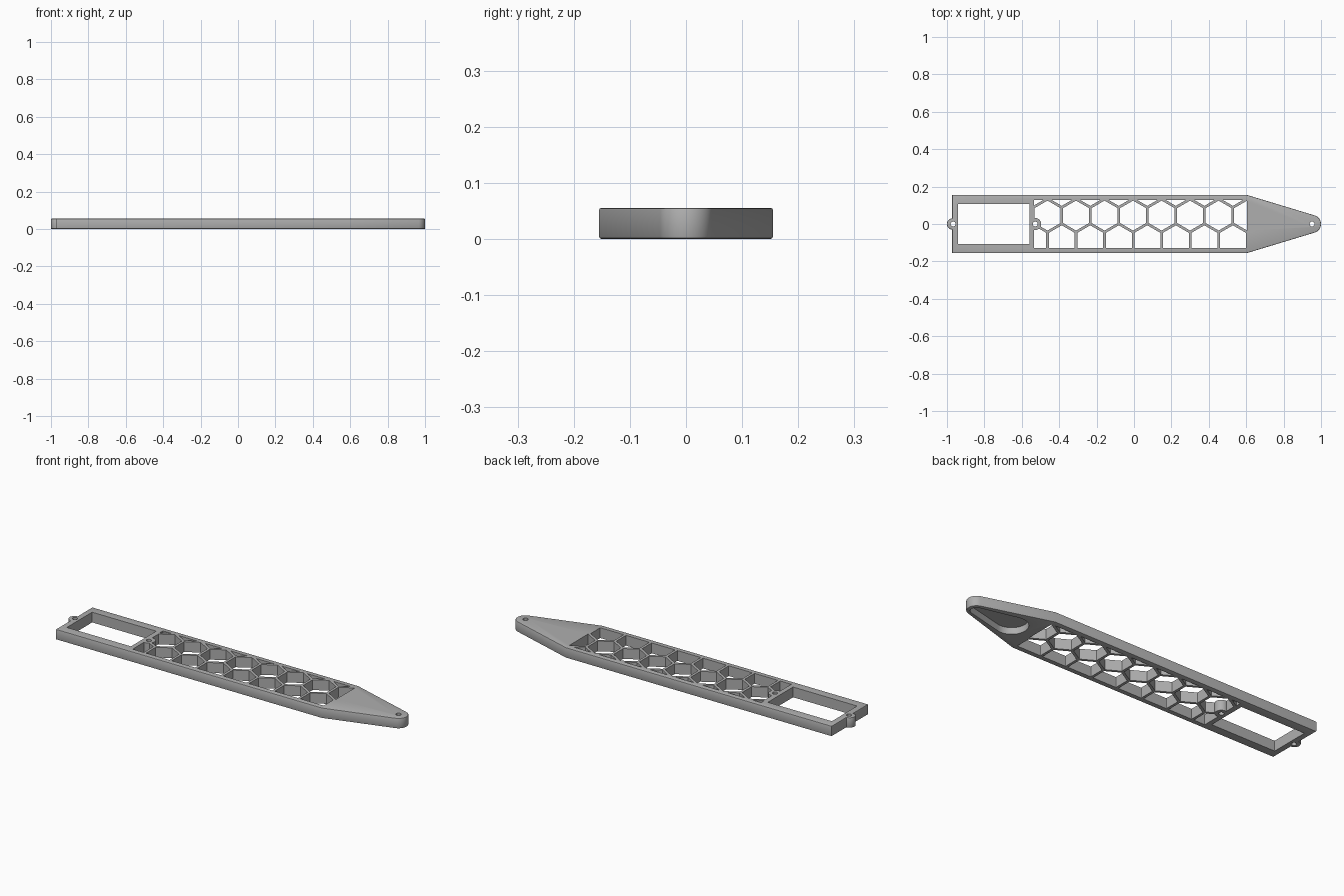
import bpy, bmesh, math
from mathutils import Vector

cube = bpy.data.objects.get("Cube")
if cube:
    bpy.data.objects.remove(cube, do_unlink=True)

HEIGHT = 0.055
HALF = 0.155
SHOULDER = 0.605
LEFT = -0.972

grey = bpy.data.materials.new("plain grey")
grey.use_nodes = True
colour = (0.43, 0.43, 0.43, 1)
grey.diffuse_color = colour
grey.node_tree.nodes["Principled BSDF"].inputs["Base Color"].default_value = colour


def arc(cx, radius, start, end, steps=20):
    """Points on a circle centred on the long axis, angles in degrees."""
    angles = [math.radians(start + (end - start) * i / steps) for i in range(steps + 1)]
    return [(cx + radius * math.cos(a), radius * math.sin(a)) for a in angles]


def rect(x0, x1, half):
    return [(x0, -half), (x1, -half), (x1, half), (x0, half)]


def prism(name, outlines, z0, z1, clip=None, rounding=0):
    """Extrude flat outlines, optionally clipped to a box (x0, x1, half width)."""
    bm = bmesh.new()
    for outline in outlines:
        bm.faces.new([bm.verts.new((x, y, z0)) for x, y in outline])
    if clip:
        x0, x1, half = clip
        for co, no in (((x0, 0, 0), (-1, 0, 0)), ((x1, 0, 0), (1, 0, 0)),
                       ((0, half, 0), (0, 1, 0)), ((0, -half, 0), (0, -1, 0))):
            geom = bm.verts[:] + bm.edges[:] + bm.faces[:]
            bmesh.ops.bisect_plane(bm, geom=geom, plane_co=co, plane_no=no, clear_outer=True)
    base = bm.faces[:]
    made = bmesh.ops.extrude_face_region(bm, geom=base, use_keep_orig=True)["geom"]
    bmesh.ops.translate(bm, vec=Vector((0, 0, z1 - z0)),
                        verts=[v for v in made if isinstance(v, bmesh.types.BMVert)])
    bmesh.ops.recalc_face_normals(bm, faces=bm.faces[:])
    if rounding:
        flat = [e for e in bm.edges if abs(e.verts[0].co.z - e.verts[1].co.z) < 1e-5]
        bmesh.ops.bevel(bm, geom=flat, offset=rounding, segments=2, profile=0.5, affect='EDGES')
    mesh = bpy.data.meshes.new(name)
    bm.to_mesh(mesh)
    bm.free()
    mesh.materials.append(grey)
    obj = bpy.data.objects.new(name, mesh)
    bpy.context.collection.objects.link(obj)
    return obj


def cut(target, cutter):
    """Subtract a cutter for good, then discard it."""
    mod = target.modifiers.new("cut", 'BOOLEAN')
    mod.operation = 'DIFFERENCE'
    mod.solver = 'EXACT'
    mod.object = cutter
    bpy.context.view_layer.objects.active = target
    bpy.ops.object.modifier_apply(modifier=mod.name)
    bpy.data.objects.remove(cutter, do_unlink=True)


# Solid plate: straight body, tapered round nose, small tab at the other end
outline = [(LEFT, -HALF), (SHOULDER, -HALF)]
outline += arc(0.952, 0.048, -73, 73)
outline += [(SHOULDER, HALF), (LEFT, HALF)]
outline += arc(-0.97, 0.03, 94, 266)
plate = prism("slotted_plate", [outline], 0, HEIGHT, rounding=0.004)

# Rectangular window
cut(plate, prism("window_cutter", [rect(-0.94, -0.56, 0.107)], -0.1, 0.2))

# Honeycomb cells, clipped to the middle bay, leaving the screw boss standing
PITCH = 0.1525
WALL = 0.014
ROW_STEP = PITCH * math.sqrt(3) / 2
radius = (PITCH - WALL) / math.sqrt(3)
cells = []
for row in (-1, 0, 1):
    shift = -0.4625 - (PITCH / 2 if row else 0)
    cy = 0.045 + row * ROW_STEP
    for col in range(8):
        cx = shift + col * PITCH
        corners = [math.radians(30 + 60 * i) for i in range(6)]
        cells.append([(cx + radius * math.cos(a), cy + radius * math.sin(a)) for a in corners])
honeycomb = prism("honeycomb_cutter", cells, -0.1, 0.2, clip=(-0.535, SHOULDER, 0.128))
cut(honeycomb, prism("boss_helper", [arc(-0.528, 0.032, 0, 350, 35)], -0.2, 0.3))
cut(plate, honeycomb)

# Teardrop pocket under the nose
pocket = arc(0.952, 0.03, -76, 76) + arc(0.74, 0.08, 76, 284)
cut(plate, prism("pocket_cutter", [pocket], -0.1, 0.035))

# Screw holes
for x in (-0.967, -0.528, 0.952):
    cut(plate, prism("hole_cutter", [arc(x, 0.013, 0, 345, 23)], -0.1, 0.2))

# Smooth the round ends, keep the edges crisp
bpy.ops.object.select_all(action='DESELECT')
plate.select_set(True)
bpy.context.view_layer.objects.active = plate
bpy.ops.object.shade_smooth_by_angle(angle=math.radians(25))
